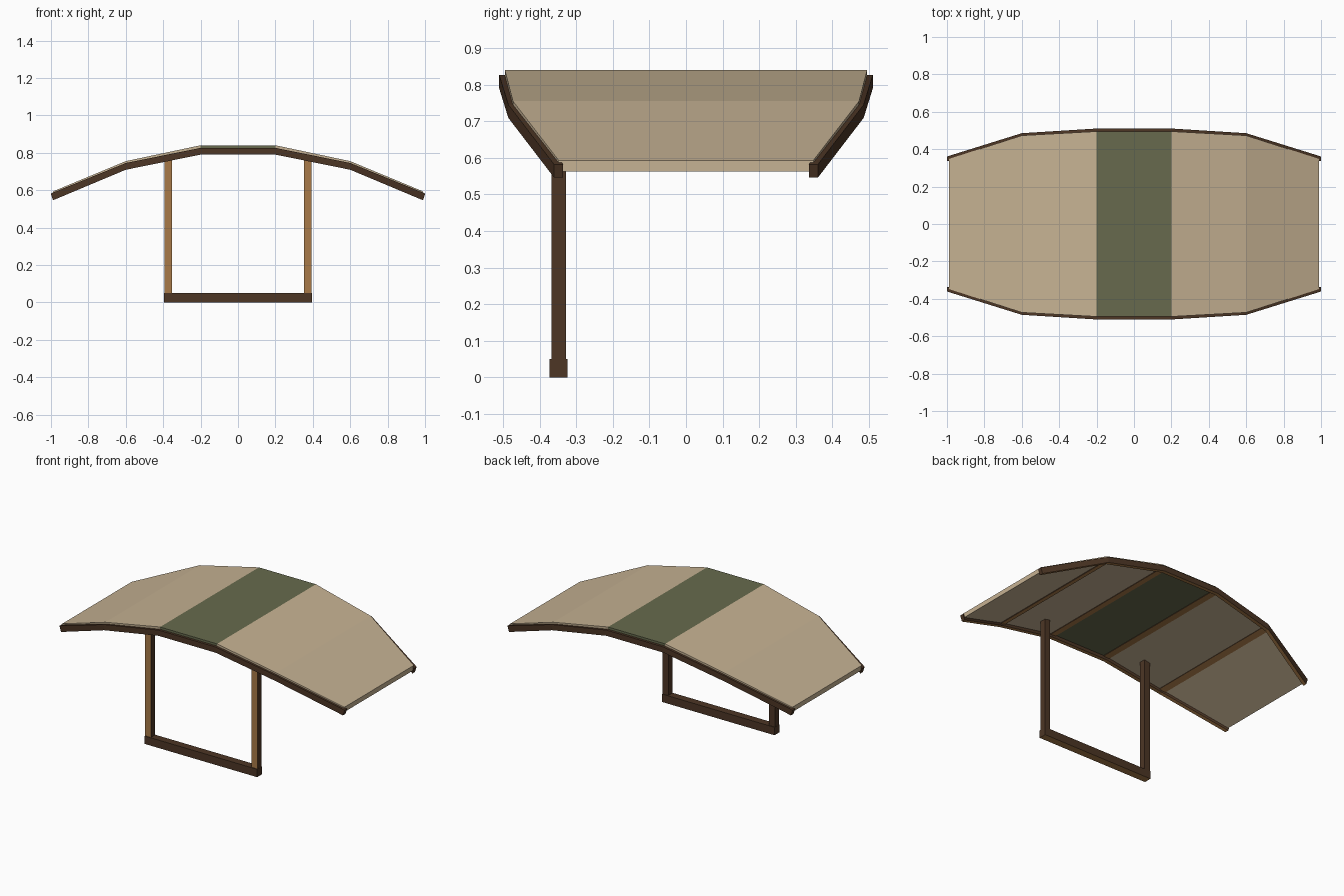
import bpy, bmesh, math
from mathutils import Matrix

if "Cube" in bpy.data.objects:
    bpy.data.objects.remove(bpy.data.objects["Cube"])


def srgb(*c):
    return [((v / 255 + 0.055) / 1.055) ** 2.4 for v in c] + [1.0]


def material(name, *c):
    m = bpy.data.materials.new(name)
    m.diffuse_color = srgb(*c)
    m.use_nodes = True
    m.node_tree.nodes["Principled BSDF"].inputs["Base Color"].default_value = m.diffuse_color
    return m


CANVAS = material("sand canvas", 198, 178, 147)
GREEN = material("olive canvas", 103, 106, 77)
DARK = material("dark wood", 77, 54, 37)
TAN = material("light wood", 168, 122, 72)


def finish(bm, name, mats, rule):
    bmesh.ops.recalc_face_normals(bm, faces=bm.faces)
    bm.normal_update()
    for f in bm.faces:
        f.material_index = rule(f)
    me = bpy.data.meshes.new(name)
    bm.to_mesh(me)
    bm.free()
    for m in mats:
        me.materials.append(m)
    ob = bpy.data.objects.new(name, me)
    bpy.context.collection.objects.link(ob)
    return ob


def loft(name, rings, mats, rule):
    """Join four-cornered rings into a closed bar."""
    bm = bmesh.new()
    vs = [[bm.verts.new(p) for p in r] for r in rings]
    for a, b in zip(vs, vs[1:]):
        for i in range(4):
            j = (i + 1) % 4
            bm.faces.new((a[i], a[j], b[j], b[i]))
    bm.faces.new(vs[0])
    bm.faces.new(vs[-1])
    return finish(bm, name, mats, rule)


def box(name, center, size, rule, tilt=0.0):
    bm = bmesh.new()
    mat = (Matrix.Translation(center) @ Matrix.Rotation(tilt, 4, 'Y')
           @ Matrix.Diagonal((*size, 1)))
    bmesh.ops.create_cube(bm, size=1, matrix=mat)
    return finish(bm, name, [DARK, TAN], rule)


def under(f):
    return int(f.normal.z < -0.6)


def both_ends(half):
    return [(-x, *r) for x, *r in reversed(half)] + half


# canopy: bent slab, middle strip olive
canopy = both_ends([(0.2, 0.495, 0.84), (0.6, 0.473, 0.755), (0.99, 0.348, 0.593)])
T = 0.03
rings = [[(x, -y, z), (x, y, z), (x, y, z - T), (x, -y, z - T)] for x, y, z in canopy]
loft("canopy", rings, [CANVAS, GREEN],
     lambda f: int(abs(f.calc_center_median().x) < 0.1))

# edge beams along front and back of the canopy
beam = both_ends([(0.2, 0.498, 0.808), (0.6, 0.473, 0.727), (0.995, 0.348, 0.564)])
for name, s in (("front_beam", -1), ("back_beam", 1)):
    rings = []
    for x, y, z in beam:
        # the end cut leans with the slope
        lean = math.copysign(0.006, x) if abs(x) > 0.9 else 0
        w, h = 0.0125, 0.018
        rings.append([(x + lean, s * (y - w), z + h), (x + lean, s * (y + w), z + h),
                      (x - lean, s * (y + w), z - h), (x - lean, s * (y - w), z - h)])
    loft(name, rings, [DARK, TAN], under)

# cross rafters beneath the canopy folds
for x, y, z, deg in ((0.2, 0.49, 0.81, 6), (0.6, 0.465, 0.725, 17)):
    for s in (-1, 1):
        box("rafter", (s * x, 0, z + 0.002), (0.04, 2 * y, 0.016), under,
            s * math.radians(deg))

# posts with light front faces
for s in (-1, 1):
    box("post", (s * 0.374, -0.348, 0.415), (0.04, 0.04, 0.74),
        lambda f: int(f.normal.y < -0.6))

# ground sill joining the posts
box("sill", (0, -0.348, 0.025), (0.79, 0.049, 0.05), under)
